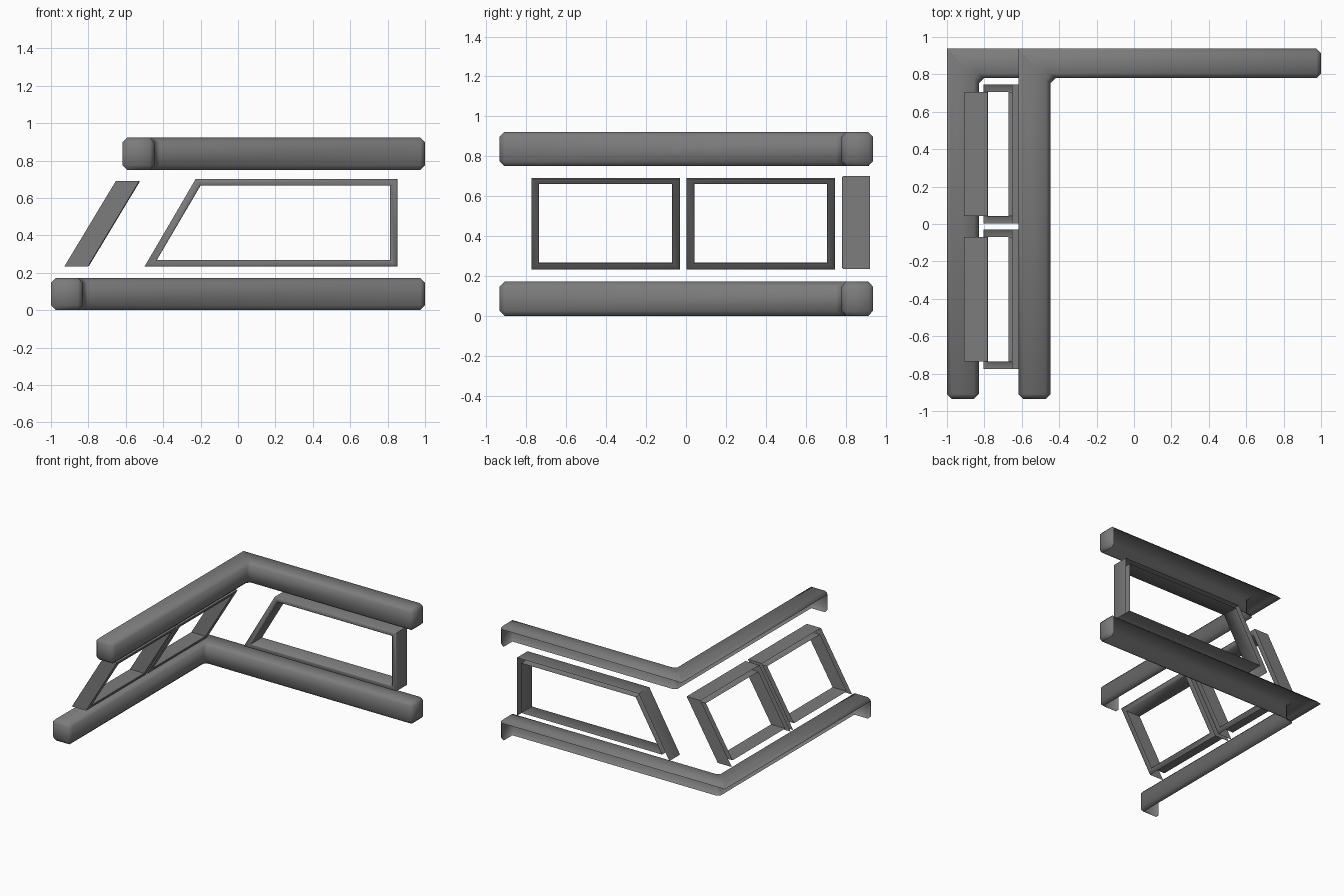
import bpy, bmesh
from math import radians

if "Cube" in bpy.data.objects:
    bpy.data.objects.remove(bpy.data.objects["Cube"])

# dark grey finish shared by every part
dark = bpy.data.materials.new("dark_grey")
dark.diffuse_color = (0.2, 0.2, 0.2, 1)
dark.use_nodes = True
dark.node_tree.nodes["Principled BSDF"].inputs["Base Color"].default_value = dark.diffuse_color


def finish(name, bm):
    """Weld, orient and smooth a bmesh, then link it as a named object."""
    bmesh.ops.remove_doubles(bm, verts=bm.verts, dist=1e-4)
    bmesh.ops.dissolve_degenerate(bm, edges=bm.edges, dist=1e-4)
    bmesh.ops.recalc_face_normals(bm, faces=bm.faces)
    me = bpy.data.meshes.new(name)
    bm.to_mesh(me)
    bm.free()
    me.materials.append(dark)
    ob = bpy.data.objects.new(name, me)
    bpy.context.collection.objects.link(ob)
    bpy.ops.object.select_all(action='DESELECT')
    ob.select_set(True)
    bpy.context.view_layer.objects.active = ob
    bpy.ops.object.shade_smooth_by_angle(angle=radians(50))


def bridge(bm, a, b, skip=()):
    n = len(a)
    for i in range(n):
        if i not in skip:
            j = (i + 1) % n
            bm.faces.new((a[i], a[j], b[j], b[i]))


def corner_rail(name, x0, z0):
    """L-shaped chamfered rail, open along its back and underside."""
    x1, y0, y1 = 1.0, 0.937, -0.935
    wx, wy, h, b, c = 0.17, 0.157, 0.172, 0.025, 0.028
    p, q = b / wx, b / h
    # cross-section in fractions: u from back to front, v from bottom to top
    sec = [(0, 1 - q), (p, 1), (1 - p, 1), (1, 1 - q), (1, q), (1 - p, 0), (p, 0), (0, q)]
    cap = [(min(max(u, p), 1 - p), min(max(v, q), 1 - q)) for u, v in sec]
    bm = bmesh.new()

    def back(x, s, slope=0):
        return [bm.verts.new((x + slope * (x0 + u * (wx + c) - x), y0 - u * wy, z0 + v * h)) for u, v in s]

    def side(y, s, slope=0):
        return [bm.verts.new((x0 + u * wx, y + slope * (y0 - u * (wy + c) - y), z0 + v * h)) for u, v in s]

    rings = [back(x1, cap), back(x1 - b, sec), back(0, sec, 1),
             side(0, sec, 1), side(y1 + b, sec), side(y1, cap)]
    for k in range(5):
        bridge(bm, rings[k], rings[k + 1], () if k in (0, 4) else (5, 6, 7))
    # flat end caps use the four distinct corners
    for r in (rings[0], rings[-1]):
        bm.faces.new((r[0], r[2], r[4], r[6]))
    finish(name, bm)


def window_frame(name, outer, inner, place, depth):
    """Hollow frame: front ring plus walls, open at back and under the sill."""
    bm = bmesh.new()

    def ring(t, d):
        return [bm.verts.new(place(a[0] + (e[0] - a[0]) * t, a[1] + (e[1] - a[1]) * t, d))
                for a, e in zip(outer, inner)]

    s = 0.005
    rings = [ring(0, depth), ring(0, s), ring(0.15, 0), ring(0.85, 0), ring(1, s), ring(1, depth)]
    for k in range(5):
        bridge(bm, rings[k], rings[k + 1], (0,) if k == 0 else ())
    finish(name, bm)


# lower and upper rails
corner_rail("lower_rail", -1.0, 0.0)
corner_rail("upper_rail", -0.617, 0.75)

# long frame with one raked end
window_frame("back_window_frame",
             [(-0.499, 0.234), (0.852, 0.234), (0.852, 0.70), (-0.227, 0.70)],
             [(-0.434, 0.268), (0.814, 0.268), (0.814, 0.666), (-0.2, 0.666)],
             lambda a, z, d: (a, 0.783 + d, z), 0.14)

# two leaning side frames
for tag, ya, yb in (("front", -0.775, -0.03), ("rear", 0.003, 0.746)):
    m = 0.039
    window_frame("side_window_frame_" + tag,
                 [(ya, 0.233), (yb, 0.233), (yb, 0.691), (ya, 0.691)],
                 [(ya + m, 0.267), (yb - m, 0.267), (yb - m, 0.66), (ya + m, 0.66)],
                 lambda a, z, d: (-0.798 + (z - 0.234) * 0.602 - d, a, z), 0.13)
